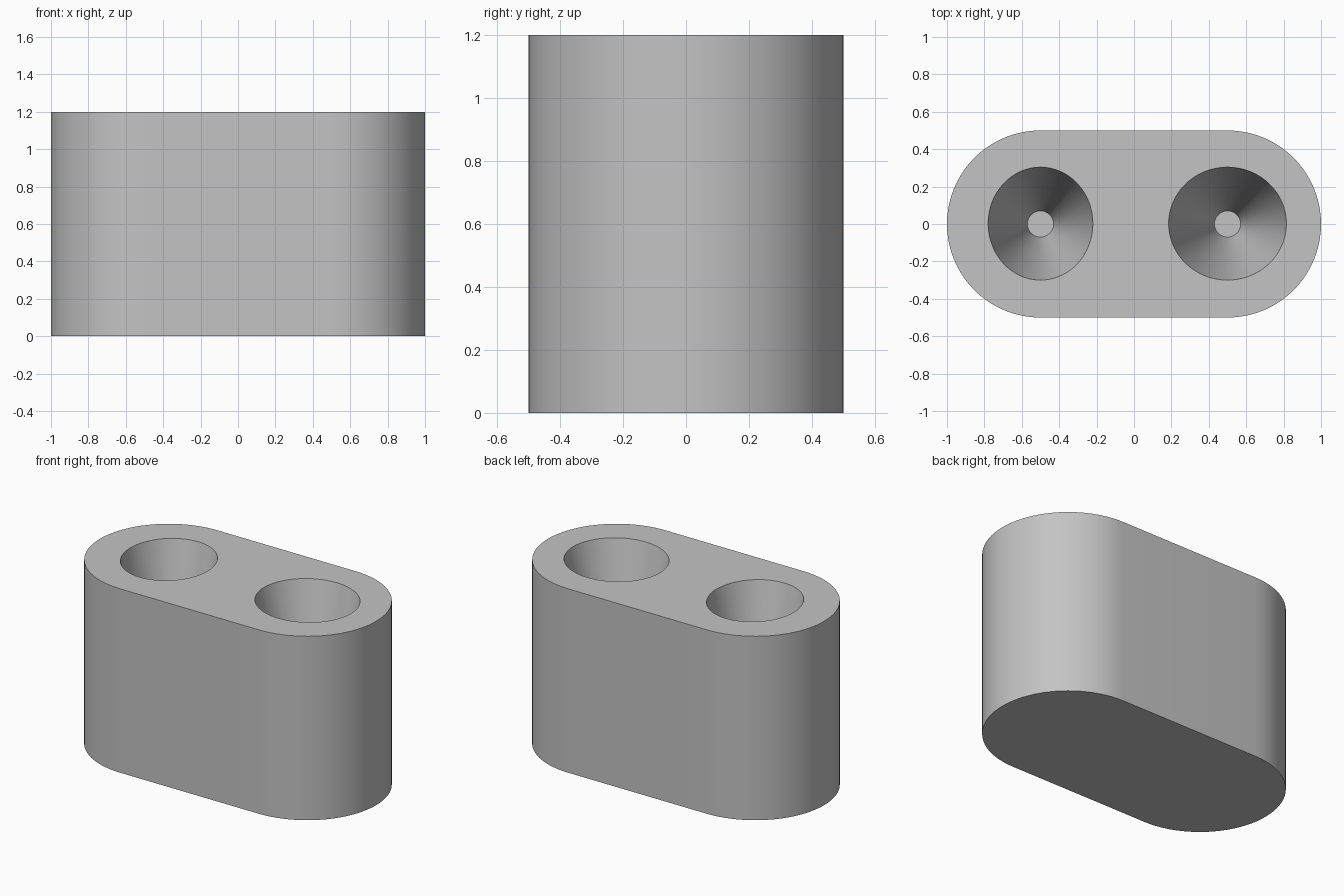
import bpy, bmesh, math

if "Cube" in bpy.data.objects:
    bpy.data.objects.remove(bpy.data.objects["Cube"])

HEIGHT = 1.2
END_RADIUS = 0.5
HOLE_FLOOR = 0.2

grey = bpy.data.materials.new("plain grey")
grey.diffuse_color = (0.55, 0.55, 0.55, 1)
grey.use_nodes = True
grey.node_tree.nodes["Principled BSDF"].inputs["Base Color"].default_value = grey.diffuse_color


def ellipse(cx, cy, rx, ry, n=64):
    return [(cx + rx * math.cos(2 * math.pi * i / n),
             cy + ry * math.sin(2 * math.pi * i / n)) for i in range(n)]


def loft(name, sections):
    """Closed solid through a stack of (z, outline) sections."""
    bm = bmesh.new()
    rings = [[bm.verts.new((x, y, z)) for x, y in pts] for z, pts in sections]
    n = len(rings[0])
    for low, high in zip(rings, rings[1:]):
        for i in range(n):
            j = (i + 1) % n
            bm.faces.new((low[i], low[j], high[j], high[i]))
    bm.faces.new(rings[0][::-1])
    bm.faces.new(rings[-1])
    mesh = bpy.data.meshes.new(name)
    bm.to_mesh(mesh)
    bm.free()
    mesh.materials.append(grey)
    obj = bpy.data.objects.new(name, mesh)
    bpy.context.collection.objects.link(obj)
    return obj


# Block with fully rounded ends
outline = []
for cx, start in ((0.5, -math.pi / 2), (-0.5, math.pi / 2)):
    for i in range(41):
        a = start + math.pi * i / 40
        outline.append((cx + END_RADIUS * math.cos(a), END_RADIUS * math.sin(a)))
block = loft("block", [(0, outline), (HEIGHT, outline)])

# Two tapered sockets, oval at the rim and round at the floor
for name, cx, rx in (("left_socket", -0.5, 0.28), ("right_socket", 0.5, 0.315)):
    rim = ellipse(cx, 0.002, rx, 0.302)
    floor = ellipse(cx, 0, 0.07, 0.07)
    cutter = loft(name + "_cutter",
                  [(HOLE_FLOOR, floor), (HEIGHT, rim), (HEIGHT + 0.1, rim)])
    cutter.hide_render = True
    bpy.context.view_layer.objects.active = block
    cut = block.modifiers.new(name, 'BOOLEAN')
    cut.operation = 'DIFFERENCE'
    cut.solver = 'EXACT'
    cut.object = cutter
    bpy.ops.object.modifier_apply(modifier=cut.name)
    bpy.data.objects.remove(cutter)

# Smooth walls with crisp rims
bpy.ops.object.select_all(action='DESELECT')
block.select_set(True)
bpy.context.view_layer.objects.active = block
bpy.ops.object.shade_smooth_by_angle(angle=math.radians(30))
